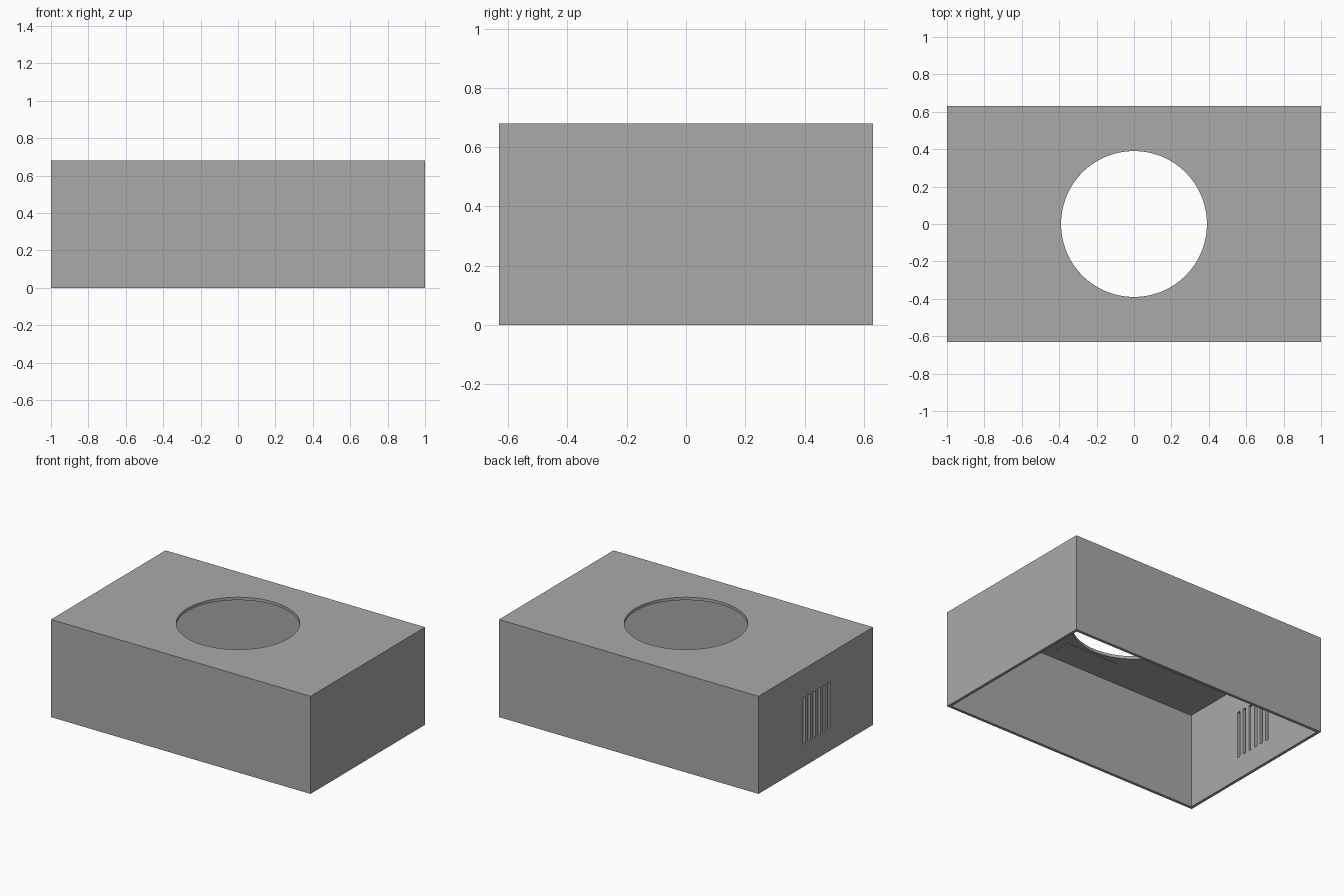
import bpy

if "Cube" in bpy.data.objects:
    bpy.data.objects.remove(bpy.data.objects["Cube"], do_unlink=True)

LENGTH, DEPTH, HEIGHT, WALL = 2.0, 1.26, 0.68, 0.02
HOLE_RADIUS = 0.39

grey = bpy.data.materials.new("mid_grey")
grey.use_nodes = True
colour = (0.4, 0.4, 0.4, 1)
grey.diffuse_color = colour
grey.node_tree.nodes["Principled BSDF"].inputs["Base Color"].default_value = colour


def box(name, low, high):
    """Axis-aligned box between two corners."""
    centre = [(a + b) / 2 for a, b in zip(low, high)]
    bpy.ops.mesh.primitive_cube_add(size=1, location=centre)
    obj = bpy.context.object
    obj.name = name
    obj.scale = [b - a for a, b in zip(low, high)]
    bpy.ops.object.transform_apply(location=True, rotation=False, scale=True)
    obj.data.materials.append(grey)
    return obj


def cut(target, cutter):
    """Subtract a cutter and remove it afterwards."""
    cutter.hide_render = True
    mod = target.modifiers.new("cut", "BOOLEAN")
    mod.operation = "DIFFERENCE"
    mod.solver = "EXACT"
    mod.object = cutter
    bpy.context.view_layer.objects.active = target
    bpy.ops.object.modifier_apply(modifier=mod.name)
    bpy.data.objects.remove(cutter, do_unlink=True)


# Thin-walled housing, open underneath
hx, hy = LENGTH / 2, DEPTH / 2
housing = box("housing", (-hx, -hy, 0), (hx, hy, HEIGHT))
cut(housing, box("cavity", (WALL - hx, WALL - hy, -0.1),
                 (hx - WALL, hy - WALL, HEIGHT - WALL)))

# Round opening in the top
bpy.ops.mesh.primitive_cylinder_add(vertices=96, radius=HOLE_RADIUS,
                                    depth=0.2, location=(0, 0, HEIGHT))
opening = bpy.context.object
opening.data.materials.append(grey)
cut(housing, opening)

# Row of vertical vents in the short -x wall
for i in range(6):
    y = -0.01 + (i - 2.5) * 0.055
    cut(housing, box("vent", (-hx - 0.1, y - 0.012, 0.157),
                     (-hx + 0.1, y + 0.012, 0.482)))

# Thin plate under the ceiling near the front wall
ceiling = HEIGHT - WALL
box("ceiling_plate", (-0.2, -0.52, ceiling - 0.004),
    (0.2, -0.41, ceiling + 0.002))

# Flat walls, smooth opening rim
bpy.ops.object.select_all(action="DESELECT")
housing.select_set(True)
bpy.context.view_layer.objects.active = housing
bpy.ops.object.shade_smooth_by_angle()
